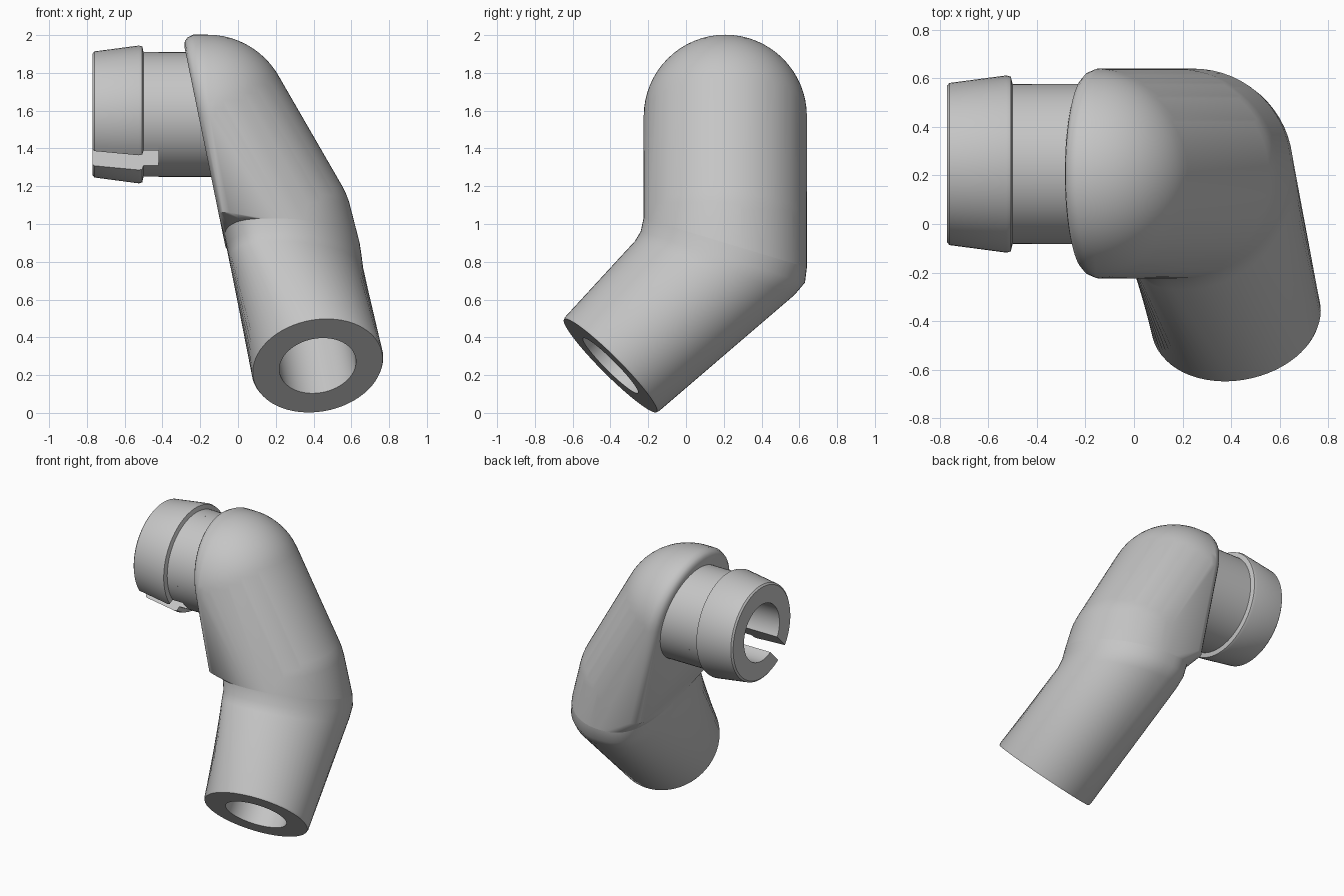
import bpy, bmesh, math
from mathutils import Vector

cube = bpy.data.objects.get("Cube")
if cube:
    bpy.data.objects.remove(cube)

grey = bpy.data.materials.new("light grey")
grey.use_nodes = True
grey.diffuse_color = (0.56, 0.56, 0.56, 1)
grey.node_tree.nodes["Principled BSDF"].inputs["Base Color"].default_value = (0.56, 0.56, 0.56, 1)

N = 64
ANGLES = [2 * math.pi * i / N for i in range(N)]


def add_object(name, bm):
    """Turn a bmesh into a smooth object with sharp rims."""
    bmesh.ops.recalc_face_normals(bm, faces=bm.faces[:])
    mesh = bpy.data.meshes.new(name)
    bm.to_mesh(mesh)
    bm.free()
    mesh.materials.append(grey)
    ob = bpy.data.objects.new(name, mesh)
    bpy.context.collection.objects.link(ob)
    bpy.ops.object.select_all(action='DESELECT')
    ob.select_set(True)
    bpy.context.view_layer.objects.active = ob
    bpy.ops.object.shade_smooth_by_angle(angle=math.radians(35))


def hull(name, points):
    bm = bmesh.new()
    for p in points:
        bm.verts.new(p)
    bmesh.ops.remove_doubles(bm, verts=bm.verts[:], dist=0.002)
    bmesh.ops.convex_hull(bm, input=bm.verts[:])
    loose = [v for v in bm.verts if not v.link_faces]
    bmesh.ops.delete(bm, geom=loose, context='VERTS')
    add_object(name, bm)


def loft(name, sections):
    """Skin closed sections in order and cap both ends."""
    bm = bmesh.new()
    rings = [[bm.verts.new(p) for p in s] for s in sections]
    for a, b in zip(rings, rings[1:]):
        for i in range(N):
            j = (i + 1) % N
            bm.faces.new((a[i], a[j], b[j], b[i]))
    bm.faces.new(rings[0])
    bm.faces.new(rings[-1])
    add_object(name, bm)


def turned(name, profile, y, z, slot=0.0, slot_angle=0.0):
    """Turn a closed (x, radius) profile about x, leaving a parallel-sided slot."""
    bm = bmesh.new()
    rows = []
    for x, r in profile:
        gap = math.asin(slot / r)
        row = []
        for i in range(N + 1):
            a = slot_angle + gap + (2 * math.pi - 2 * gap) * i / N
            row.append(bm.verts.new((x, y + r * math.cos(a), z + r * math.sin(a))))
        rows.append(row)
    for a, b in zip(rows, rows[1:] + rows[:1]):
        for i in range(N):
            bm.faces.new((a[i], a[i + 1], b[i + 1], b[i]))
    if slot:
        bm.faces.new([row[0] for row in rows])
        bm.faces.new([row[-1] for row in rows])
    else:
        bmesh.ops.remove_doubles(bm, verts=bm.verts[:], dist=0.0001)
    add_object(name, bm)


def inner_x(z):
    """Slanted flat plane of the body side of the arm."""
    return -0.28 + (1.92 - z) * 0.205


def signed_pow(v, e):
    return math.copysign(abs(v) ** e, v)


def elbow_ring(front, back, size=1.0):
    """Section with a round outer half and a squarer inner half."""
    f, b = Vector((0, *front)), Vector((0, *back))
    pts = []
    for a in ANGLES:
        c, s = math.cos(a), math.sin(a)
        if c < 0:
            c, s = 0.28 * signed_pow(c, 0.7), signed_pow(s, 0.7)
        else:
            c *= 0.43 * size
        p = (f + b) / 2 + (b - f) / 2 * s
        p.x = inner_x(p.z) + 0.285 + c
        pts.append(p)
    return pts


def ball(center, r):
    """Points of a sphere, kept on the outer side of the flat plane."""
    pts = [Vector(center) + r * Vector((math.cos(a) * math.cos(e), math.sin(a) * math.cos(e), math.sin(e)))
           for a in ANGLES for e in [math.pi * (k / 32 - 0.5) for k in range(33)]]
    return [p for p in pts if p.x > inner_x(p.z) + 0.06]


# Sections around the elbow and at the wrist
SHOULDER_Y, SHOULDER_Z, R = 0.208, 1.57, 0.432
upper_ring = elbow_ring((-0.225, 1.03), (0.64, 0.77))
middle_ring = elbow_ring((-0.24, 0.96), (0.63, 0.69), 0.99)
lower_ring = elbow_ring((-0.27, 0.91), (0.575, 0.625), 0.98)
axis = Vector((0.14, -0.70, -0.70)).normalized()
u = (Vector((1, 0, 0)) - axis * axis.x).normalized()
v = u.cross(axis)
wrist = Vector((0.422, -0.40, 0.25))


def wrist_ring(r, depth):
    return [wrist - axis * depth + r * (u * math.cos(a) + v * math.sin(a)) for a in ANGLES]


# Upper arm: domed shoulder, flat inner side with a soft rim, rounded elbow
points = list(upper_ring)
for r, lift in ((R, 0.06), (R - 0.015, 0.025), (R - 0.035, 0.008), (R - 0.06, 0.0)):
    for a in ANGLES:
        z = SHOULDER_Z + r * math.sin(a)
        points.append(Vector((inner_x(z) + lift, SHOULDER_Y + r * math.cos(a), z)))
    for side, z in ((-1, 1.06), (1, 0.88)):
        points.append(Vector((inner_x(z) + lift, SHOULDER_Y + side * r, z)))
points += ball((-0.16, SHOULDER_Y, SHOULDER_Z), R)
points += [p for p in ball((0.175, SHOULDER_Y, 0.99), R)
           if p.z > 1.03 - (p.y + 0.225) * 0.30]
hull("upper_arm", points)

# Forearm: elbow bend, tapered tube and blind wrist socket
loft("forearm", [upper_ring, middle_ring, lower_ring,
                 wrist_ring(0.352, 0.012), wrist_ring(0.347, 0),
                 wrist_ring(0.205, 0), wrist_ring(0.205, 0.45)])

# Shoulder peg: slotted collar with a bore, then a plain neck into the arm
PY, PZ, BORE, NECK, STEP = 0.247, 1.58, 0.2, 0.33, -0.42
turned("peg_collar", [(-0.77, BORE), (-0.77, 0.322), (-0.76, 0.334), (-0.525, 0.365),
                      (-0.507, 0.36), (-0.50, NECK), (STEP, NECK), (STEP, BORE)],
       PY, PZ, 0.055, math.radians(-135))
turned("peg_neck", [(STEP, BORE), (STEP, NECK), (-0.05, NECK), (-0.05, BORE)], PY, PZ)
